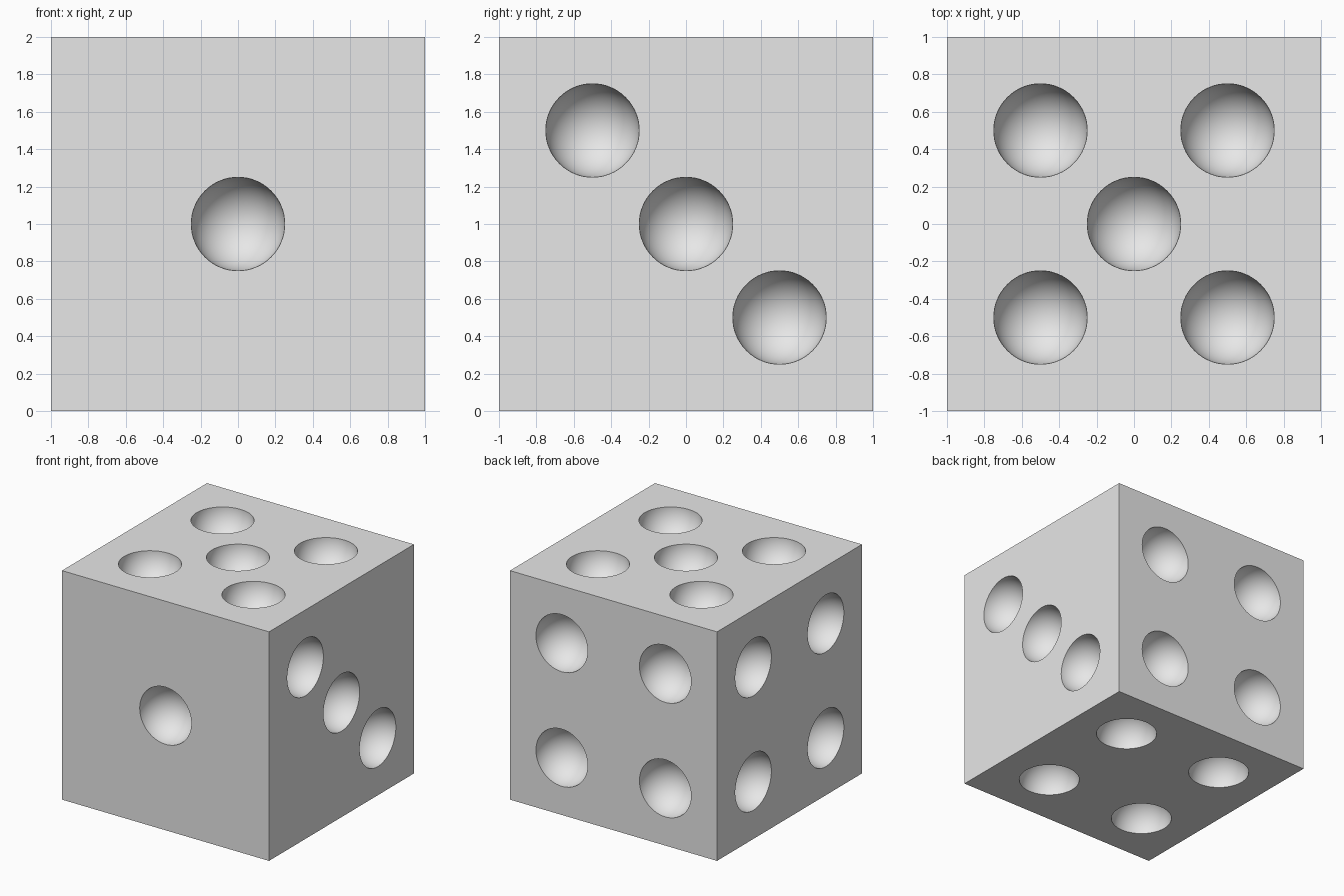
import bpy, bmesh, math
from mathutils import Vector, Matrix

default = bpy.data.objects.get("Cube")
if default:
    bpy.data.objects.remove(default, do_unlink=True)

HALF = 1.0
PIP_RADIUS = 0.25
SPREAD = 0.5
CENTRE = Vector((0, 0, HALF))

# One plain grey material
grey = bpy.data.materials.new("plain_grey")
grey.use_nodes = True
colour = (0.8, 0.8, 0.8, 1)
grey.diffuse_color = colour
grey.node_tree.nodes["Principled BSDF"].inputs["Base Color"].default_value = colour


def make_object(name, bm):
    mesh = bpy.data.meshes.new(name)
    bm.to_mesh(mesh)
    bm.free()
    mesh.materials.append(grey)
    obj = bpy.data.objects.new(name, mesh)
    bpy.context.collection.objects.link(obj)
    return obj


# Pip layouts in face units
ONE = [(0, 0)]
THREE = [(-1, 1), (0, 0), (1, -1)]
FOUR = [(-1, -1), (-1, 1), (1, -1), (1, 1)]
FIVE = FOUR + ONE

X, Y, Z = Vector((1, 0, 0)), Vector((0, 1, 0)), Vector((0, 0, 1))

# Outward normal, face axes and pip layout of every side
SIDES = [
    (-Y, X, Z, ONE),
    (Y, X, Z, FOUR),
    (X, Y, Z, THREE),
    (-X, Y, Z, FOUR),
    (Z, X, Y, FIVE),
    (-Z, X, Y, FOUR),
]

# Cube body
bm = bmesh.new()
bmesh.ops.create_cube(bm, size=2 * HALF, matrix=Matrix.Translation(CENTRE))
body = make_object("die_body", bm)

# Spheres centred on the faces; an odd ring count keeps vertices off the surface
bm = bmesh.new()
for normal, u, v, layout in SIDES:
    turn = normal.to_track_quat("Z", "Y").to_matrix().to_4x4()
    for a, b in layout:
        place = CENTRE + normal * HALF + (u * a + v * b) * SPREAD
        bmesh.ops.create_uvsphere(bm, u_segments=64, v_segments=33, radius=PIP_RADIUS,
                                  matrix=Matrix.Translation(place) @ turn)
cutter = make_object("pip_cutter", bm)
cutter.hide_render = True

# Carve the hemispherical pips
carve = body.modifiers.new("carve_pips", "BOOLEAN")
carve.operation = "DIFFERENCE"
carve.solver = "EXACT"
carve.object = cutter

for obj in bpy.context.selected_objects:
    obj.select_set(False)
bpy.context.view_layer.objects.active = body
body.select_set(True)
bpy.ops.object.modifier_apply(modifier=carve.name)
bpy.data.objects.remove(cutter, do_unlink=True)

# Smooth bowls with crisp rims and cube edges
bpy.ops.object.shade_smooth_by_angle(angle=math.radians(30))
